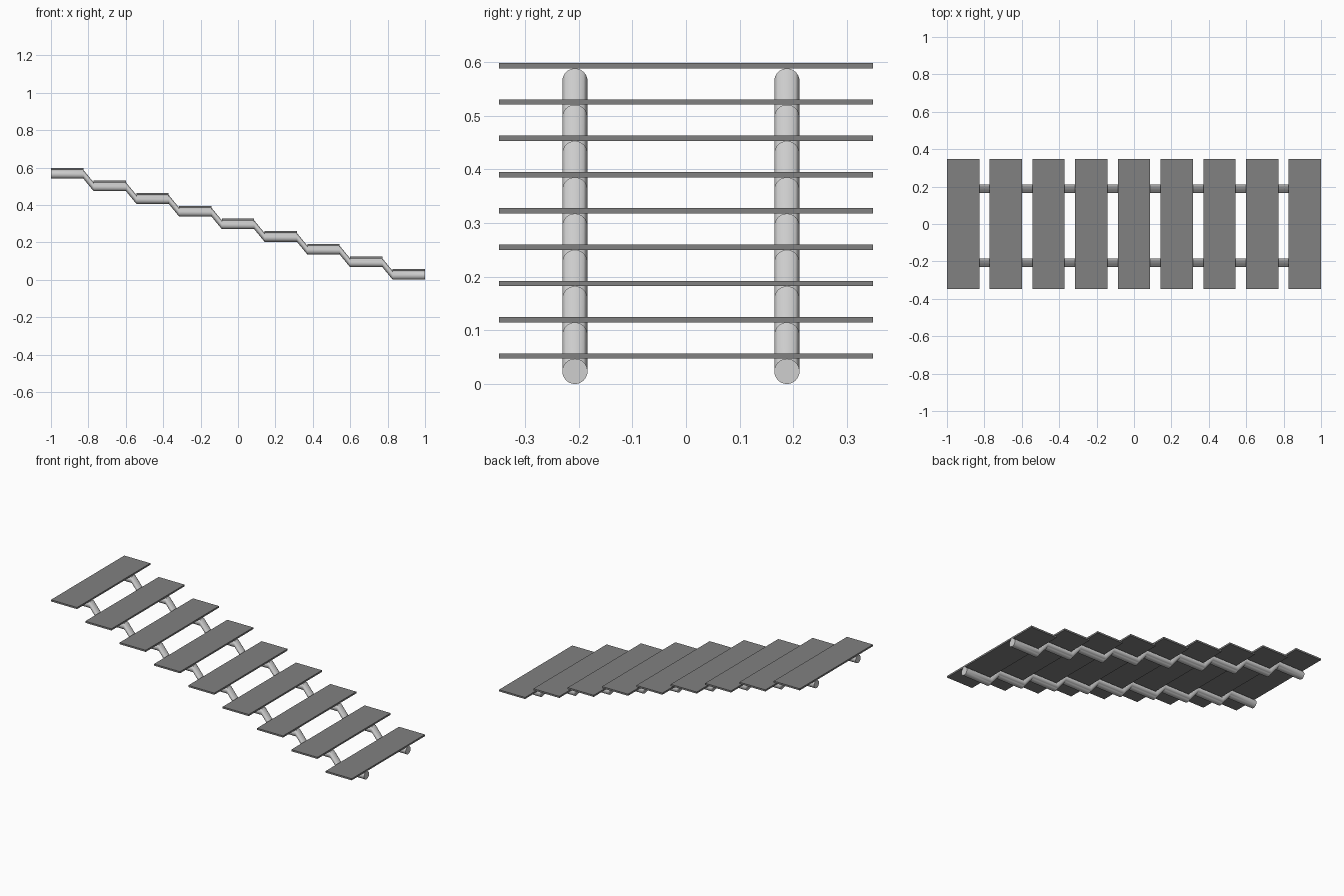
import bpy
import bmesh
from math import cos, sin, tau

cube = bpy.data.objects.get("Cube")
if cube:
    bpy.data.objects.remove(cube)

STEPS = 9
TREAD_DEPTH, TREAD_HALF_WIDTH, TREAD_THICK = 0.173, 0.348, 0.01
RISE = 0.0676
RUN = (2 - TREAD_DEPTH) / (STEPS - 1)
RAIL_RADIUS = 0.0235
SIDES = 32


def material(name, rgb):
    mat = bpy.data.materials.new(name)
    mat.use_nodes = True
    mat.diffuse_color = (*rgb, 1)
    mat.node_tree.nodes["Principled BSDF"].inputs["Base Color"].default_value = (*rgb, 1)
    return mat


def add_object(name, bm, mat):
    bmesh.ops.recalc_face_normals(bm, faces=bm.faces)
    mesh = bpy.data.meshes.new(name)
    bm.to_mesh(mesh)
    bm.free()
    mesh.materials.append(mat)
    obj = bpy.data.objects.new(name, mesh)
    bpy.context.collection.objects.link(obj)
    return obj


def step_position(i):
    """Left edge and rail axis height of a step, counted from the top one."""
    return -1 + i * RUN, RAIL_RADIUS + (STEPS - 1 - i) * RISE


def add_tread(i):
    x, z = step_position(i)
    bm = bmesh.new()
    bmesh.ops.create_cube(bm, size=1)
    bmesh.ops.scale(bm, verts=bm.verts, vec=(TREAD_DEPTH, 2 * TREAD_HALF_WIDTH, TREAD_THICK))
    bmesh.ops.translate(bm, verts=bm.verts,
                        vec=(x + TREAD_DEPTH / 2, 0, z + RAIL_RADIUS + TREAD_THICK / 2))
    add_object(f"tread_{i + 1}", bm, dark_grey)


def add_rail(name, y):
    """Stepped round bar: upright rings at both edges of each tread, bridged."""
    bm = bmesh.new()
    rings = []
    for i in range(STEPS):
        x, z = step_position(i)
        for edge in (x, x + TREAD_DEPTH):
            rings.append([bm.verts.new((edge,
                                        y + RAIL_RADIUS * cos(tau * k / SIDES),
                                        z + RAIL_RADIUS * sin(tau * k / SIDES)))
                          for k in range(SIDES)])
    for a, b in zip(rings, rings[1:]):
        for k in range(SIDES):
            n = (k + 1) % SIDES
            bm.faces.new((a[k], a[n], b[n], b[k]))
    bm.faces.new(rings[0])
    bm.faces.new(rings[-1])
    rail = add_object(name, bm, light_grey)
    bpy.ops.object.select_all(action="DESELECT")
    rail.select_set(True)
    bpy.context.view_layer.objects.active = rail
    bpy.ops.object.shade_smooth_by_angle()


dark_grey = material("dark grey", (0.22, 0.22, 0.22))
light_grey = material("light grey", (0.62, 0.62, 0.62))

# Treads
for i in range(STEPS):
    add_tread(i)

# Supporting rails
add_rail("front_rail", -0.207)
add_rail("back_rail", 0.188)
